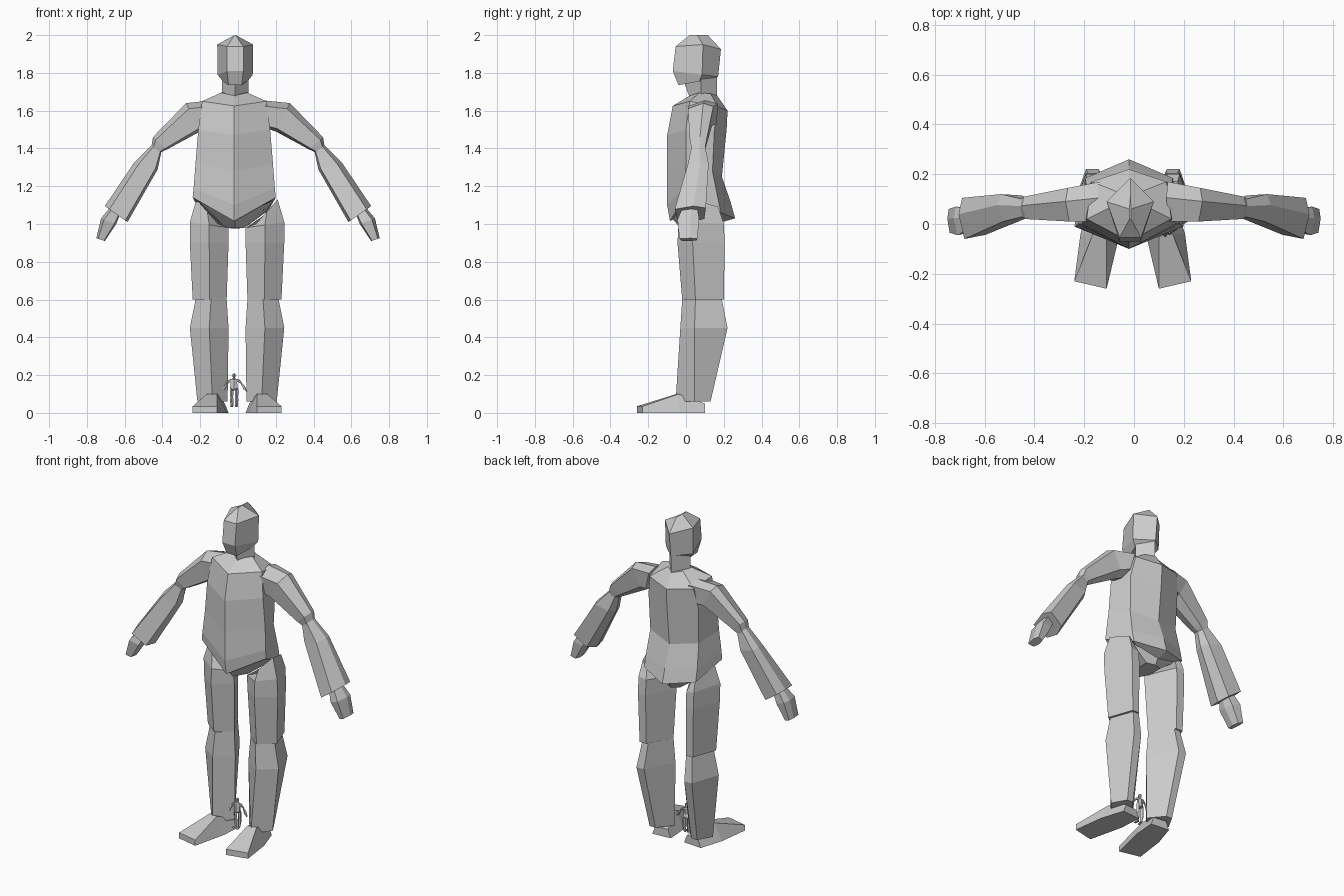
import bpy, bmesh
from mathutils import Matrix, Vector

if "Cube" in bpy.data.objects:
    bpy.data.objects.remove(bpy.data.objects["Cube"])

grey = bpy.data.materials.new("plain grey")
grey.diffuse_color = (0.6, 0.6, 0.6, 1)
grey.use_nodes = True
grey.node_tree.nodes["Principled BSDF"].inputs["Base Color"].default_value = grey.diffuse_color
parts = []


def loft(name, rings, side=1, cx=0.0):
    """Skin matching rings of points and cap both ends; side=-1 mirrors about cx."""
    bm = bmesh.new()
    rows = [[bm.verts.new((cx + side * x, y, z)) for x, y, z in r] for r in rings]
    n = len(rows[0])
    for a, b in zip(rows, rows[1:]):
        for i in range(n):
            j = (i + 1) % n
            bm.faces.new((a[i], a[j], b[j], b[i]))
    bm.faces.new(rows[0])
    bm.faces.new(rows[-1])
    bmesh.ops.remove_doubles(bm, verts=bm.verts, dist=0.0005)
    bmesh.ops.recalc_face_normals(bm, faces=bm.faces)
    me = bpy.data.meshes.new(name)
    bm.to_mesh(me)
    bm.free()
    me.materials.append(grey)
    ob = bpy.data.objects.new(name, me)
    bpy.context.collection.objects.link(ob)
    parts.append(ob)
    return ob


def body_ring(front, side, back_side, back):
    """Symmetric six-sided ring: front (y,z), side (x,y,z), back side (x,y,z), back (y,z)."""
    (sx, sy, sz), (bx, by, bz) = side, back_side
    return [(0, *front), (sx, sy, sz), (bx, by, bz), (0, *back), (-bx, by, bz), (-sx, sy, sz)]


def arm_ring(top, bottom, y0, y1):
    """Six-sided ring across a limb from a top (x,z) to a bottom (x,z) point, broad at the front."""
    t, b = Vector(top), Vector(bottom)
    ring = []
    for f, y in ((0, .6), (.2, 0), (.9, .1), (1, .55), (.8, .95), (.12, 1)):
        p = t.lerp(b, f)
        ring.append((p.x, y0 + (y1 - y0) * y, p.y))
    return ring


def leg_ring(z, inner, outer, y0, y_mid, y1, dz=0.0):
    """Five-sided leg ring with a front ridge and narrow back; dz raises the outer side."""
    w = outer - inner
    return [(inner + w * .5, y0, z + dz * .5), (outer, y_mid, z + dz),
            (inner + w * .7, y1, z + dz * .7), (inner + w * .45, y1, z + dz * .4), (inner, y_mid, z)]


def head_ring(front, side, back):
    """Pentagon with a narrow flat face: front (x,y,z), side (x,y,z), back (y,z)."""
    (fx, fy, fz), (sx, sy, sz) = front, side
    return [(-fx, fy, fz), (fx, fy, fz), (sx, sy, sz), (0, *back), (-sx, sy, sz)]


# Head
loft("head", [
    head_ring((.035, -.04, 1.735), (.065, .07, 1.755), (.15, 1.775)),
    head_ring((.043, -.07, 1.81), (.093, .085, 1.79), (.17, 1.78)),
    head_ring((.043, -.055, 1.94), (.095, .09, 1.95), (.185, 1.925)),
    head_ring((.003, .02, 2.0), (.003, .06, 2.0), (.115, 2.0)),
], cx=-.015)

# Neck
loft("neck", [[(0, f, zf), (.07, .08, zs), (0, .165, zb), (-.07, .08, zs)]
              for f, zf, zs, zb in ((.03, 1.64, 1.65, 1.64), (-.01, 1.75, 1.77, 1.79))], cx=-.015)

# Shirt with a flared back and a hem that dips at the front
loft("shirt", [
    body_ring((-.04, 1.04), (.18, .02, 1.12), (.13, .16, 1.05), (.19, 1.01)),
    body_ring((-.085, 1.015), (.22, -.01, 1.14), (.175, .185, 1.06), (.26, 1.03)),
    body_ring((-.10, 1.10), (.215, -.01, 1.19), (.175, .17, 1.13), (.235, 1.12)),
    body_ring((-.10, 1.28), (.205, 0, 1.32), (.165, .14, 1.28), (.19, 1.25)),
    body_ring((-.10, 1.47), (.19, 0, 1.5), (.17, .15, 1.5), (.215, 1.5)),
    body_ring((-.07, 1.625), (.17, .02, 1.65), (.15, .17, 1.62), (.22, 1.60)),
    body_ring((.02, 1.68), (.07, .07, 1.695), (.05, .13, 1.69), (.165, 1.68)),
], cx=-.02)

# Hips
loft("hips", [
    body_ring((-.03, .98), (.05, .05, .98), (.05, .15, .98), (.17, .975)),
    body_ring((-.075, 1.03), (.2, .01, 1.125), (.16, .16, 1.06), (.2, 1.03)),
], cx=-.015)

for label, s in (("left", -1), ("right", 1)):
    # Arms
    loft(label + "_upper_arm", [
        arm_ring((.13, 1.655), (.17, 1.5), .01, .17),
        arm_ring((.275, 1.64), (.20, 1.49), .01, .145),
        arm_ring((.45, 1.46), (.375, 1.395), .02, .11),
        arm_ring((.46, 1.40), (.42, 1.375), .03, .10),
    ], s)
    loft(label + "_forearm", [
        arm_ring((.455, 1.42), (.405, 1.385), .03, .10),
        arm_ring((.55, 1.325), (.425, 1.29), .01, .12),
        arm_ring((.705, 1.095), (.585, 1.01), -.06, .105),
    ], s)
    # Hands
    loft(label + "_hand", [
        arm_ring((.675, 1.09), (.625, 1.05), -.02, .06),
        arm_ring((.725, 1.03), (.645, 1.0), -.045, .07),
        arm_ring((.75, .925), (.705, .91), -.035, .06),
    ], s)
    # Legs
    loft(label + "_thigh", [
        leg_ring(1.0, .10, .215, -.02, .04, .17, .13),
        leg_ring(.98, .045, .25, -.04, .03, .20, .03),
        leg_ring(.90, .045, .25, -.045, .035, .205),
        leg_ring(.60, .055, .235, -.02, .05, .20),
    ], s, -.005)
    loft(label + "_lower_leg", [
        leg_ring(.60, .055, .22, -.02, .05, .19),
        leg_ring(.45, .045, .25, -.03, .045, .22),
        leg_ring(.06, .05, .21, -.055, .045, .13),
    ], s, -.005)
    # Feet, splayed outwards
    loft(label + "_foot", [
        [(a, ya, 0), (b, yb, 0), (b - d, yb, zt), (a + d, ya, zt)]
        for a, ya, b, yb, zt, d in ((.105, -.26, .235, -.23, .035, 0),
                                    (.055, -.05, .21, -.04, .10, .05),
                                    (.045, .09, .165, .10, .05, .02))
    ], s, -.005)

# Tiny copy of the figure standing between the feet
shrink = Matrix.Translation((-.02, .02, .03)) @ Matrix.Scale(.09, 4)
for ob in list(parts):
    me = ob.data.copy()
    me.transform(shrink)
    bpy.context.collection.objects.link(bpy.data.objects.new("miniature_" + ob.name, me))
